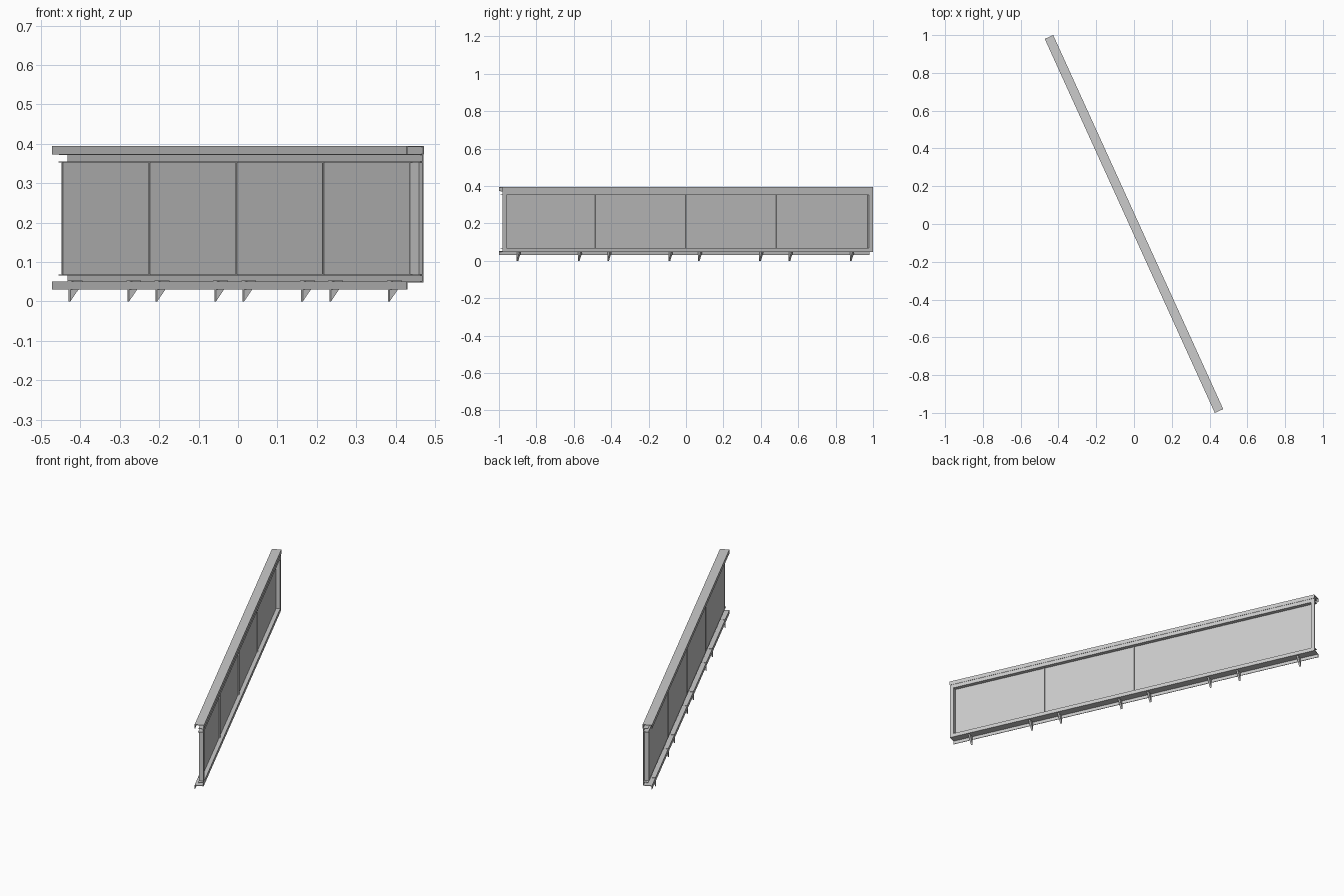
import bpy
import bmesh
from math import radians
from mathutils import Matrix

cube = bpy.data.objects.get("Cube")
if cube:
    bpy.data.objects.remove(cube, do_unlink=True)

grey = bpy.data.materials.new("plain_grey")
grey.use_nodes = True
color = (0.6, 0.6, 0.6, 1)
grey.diffuse_color = color
grey.node_tree.nodes["Principled BSDF"].inputs["Base Color"].default_value = color

# The whole panel runs diagonally across the ground plane
TURN = Matrix.Rotation(radians(-65.55), 4, "Z")
HALF = 1.0875      # half length
OPEN = 1.065       # half length of the framed opening
SKIN = 0.003       # sheet thickness
OUT = 0.0225       # outer face of the frame
BACK = -0.006      # inner edge of the frame returns


def sweep(name, profile, x0, x1):
    """Extrude a (depth, height) profile along the panel's length."""
    bm = bmesh.new()
    face = bm.faces.new([bm.verts.new((x0, y, z)) for y, z in profile])
    new = bmesh.ops.extrude_face_region(bm, geom=[face])["geom"]
    verts = [v for v in new if isinstance(v, bmesh.types.BMVert)]
    bmesh.ops.translate(bm, verts=verts, vec=(x1 - x0, 0, 0))
    bmesh.ops.recalc_face_normals(bm, faces=bm.faces)
    mesh = bpy.data.meshes.new(name)
    bm.to_mesh(mesh)
    bm.free()
    mesh.materials.append(grey)
    obj = bpy.data.objects.new(name, mesh)
    obj.matrix_world = TURN
    bpy.context.collection.objects.link(obj)
    return obj


def box(name, x0, x1, y0, y1, z0, z1):
    return sweep(name, [(y0, z0), (y1, z0), (y1, z1), (y0, z1)], x0, x1)


# Cap rail: an inverted channel along the top
w, top, low = 0.0245, 0.395, 0.373
sweep("top_rail", [(-w, low), (-w, top), (w, top), (w, low), (w - SKIN, low),
                   (w - SKIN, top - SKIN), (SKIN - w, top - SKIN), (SKIN - w, low)],
      -HALF, HALF)

# Upper frame angle: flange on the outer face with a return to the panel
sweep("top_frame", [(OUT, 0.374), (OUT, 0.352), (BACK, 0.352), (BACK, 0.355),
                    (OUT - SKIN, 0.355), (OUT - SKIN, 0.374)], -HALF, HALF)
box("top_frame_web", -HALF, HALF, -0.004, OUT, 0.371, 0.374)

# Lower frame: return, outer flange, ledge and hanging skirt in one section
sweep("bottom_frame", [(BACK, 0.069), (OUT, 0.069), (OUT, 0.048), (SKIN - w, 0.048),
                       (SKIN - w, 0.03), (-w, 0.03), (-w, 0.051),
                       (OUT - SKIN, 0.051), (OUT - SKIN, 0.066), (BACK, 0.066)],
      -HALF, HALF)

# End posts: the same angle turned upright
for side, label in ((-1, "rear"), (1, "front")):
    inner, outer = sorted((side * OPEN, side * HALF))
    box(f"{label}_post_flange", inner, outer, OUT - SKIN, OUT, 0.069, 0.352)
    inner, outer = sorted((side * OPEN, side * (OPEN + SKIN)))
    box(f"{label}_post_return", inner, outer, BACK, OUT, 0.069, 0.352)

# Four infill panels parted by narrow mullions
bay = OPEN / 2
for i in range(4):
    left = -OPEN + i * bay
    box(f"infill_panel_{i + 1}", left, left + bay, -0.004, 0.001, 0.069, 0.352)
    if i:
        box(f"mullion_{i}", left - SKIN, left + SKIN, BACK, 0.006, 0.069, 0.352)

    # Two tapered support brackets with a small fixing tab under each panel
    for j, offset in enumerate((-0.18, 0.18)):
        x = left + bay / 2 + offset
        sweep(f"bracket_{i + 1}_{j + 1}", [(-w, 0), (0.012, 0.049), (-w, 0.049)],
              x - 0.005, x + 0.005)
        box(f"bracket_tab_{i + 1}_{j + 1}", x - 0.012, x + 0.012, -w, 0.006, 0.05, 0.053)
